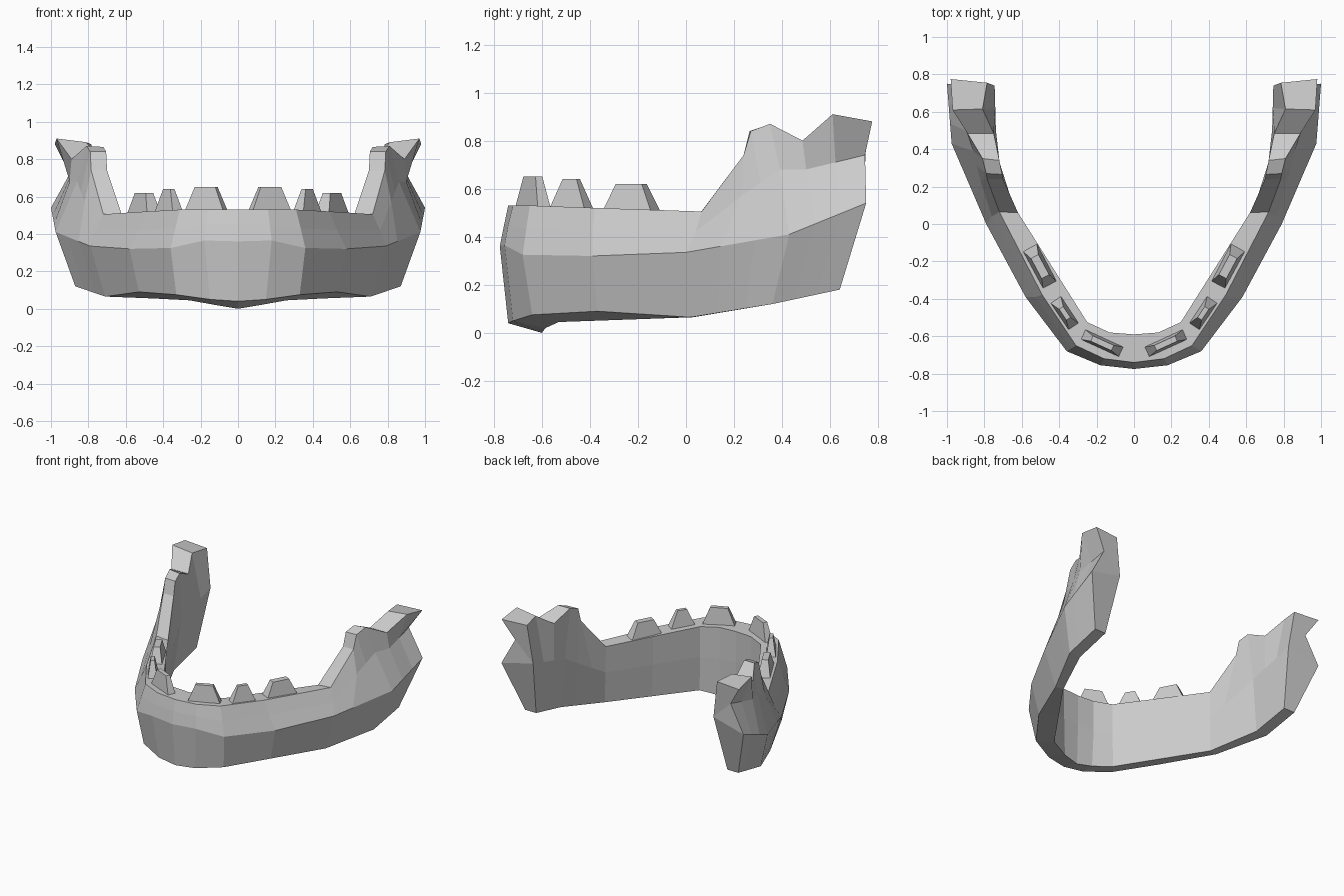
import bpy, bmesh
from mathutils import Vector

if "Cube" in bpy.data.objects:
    bpy.data.objects.remove(bpy.data.objects["Cube"])

STATIONS = 11  # chin centre (0) -> jaw corner (4) -> coronoid (6-7) -> condyle (10)


def rail(knots):
    """Fill a lengthwise edge at every station from a few knots."""
    keys = sorted(knots)
    out = []
    for i in range(STATIONS):
        a = max(k for k in keys if k <= i)
        b = min(k for k in keys if k >= i)
        t = 0 if a == b else (i - a) / (b - a)
        out.append(Vector(knots[a]).lerp(Vector(knots[b]), t))
    return out


def finish(name, bm):
    bmesh.ops.recalc_face_normals(bm, faces=bm.faces)
    mesh = bpy.data.meshes.new(name)
    bm.to_mesh(mesh)
    bm.free()
    ob = bpy.data.objects.new(name, mesh)
    bpy.context.collection.objects.link(ob)
    mod = ob.modifiers.new("Mirror", 'MIRROR')
    mod.use_axis[0] = True
    mod.use_clip = True
    return ob


# Jaw bone: lengthwise edges, going round the cross-section
outer_bottom = rail({0: (0, -.74, .04), 1: (.15, -.72, .05), 2: (.33, -.64, .075),
                     3: (.53, -.37, .09), 4: (.71, .02, .065), 7: (.87, .36, .12),
                     10: (.88, .64, .18)})
outer_ridge = rail({0: (0, -.775, .36), 1: (.18, -.755, .365), 2: (.36, -.68, .325),
                    3: (.58, -.39, .32), 4: (.79, 0, .335), 7: (.975, .43, .41),
                    10: (1, .75, .54)})
outer_neck = rail({0: (0, -.757, .45), 1: (.17, -.74, .45), 2: (.335, -.665, .43),
                   3: (.53, -.39, .42), 4: (.76, .04, .42), 5: (.82, .23, .57),
                   7: (.86, .39, .68), 8: (.9, .5, .68), 10: (.89, .745, .74)})
outer_top = rail({0: (0, -.74, .53), 1: (.16, -.72, .53), 2: (.31, -.65, .53),
                  3: (.49, -.38, .52), 4: (.72, .065, .505), 5: (.785, .24, .74),
                  6: (.79, .27, .84), 7: (.81, .35, .87), 8: (.89, .485, .8),
                  9: (.97, .61, .91), 10: (.98, .775, .88)})
inner_top = rail({0: (0, -.59, .53), 1: (.13, -.58, .53), 2: (.25, -.525, .525),
                  4: (.62, .06, .5), 5: (.7, .24, .74), 6: (.705, .265, .84),
                  7: (.72, .34, .865), 8: (.75, .485, .8), 9: (.81, .615, .89),
                  10: (.785, .755, .88)})
inner_wall = rail({0: (0, -.59, .3), 1: (.13, -.58, .3), 2: (.25, -.525, .3),
                   4: (.63, .05, .3), 7: (.735, .38, .5), 10: (.745, .74, .6)})
inner_bottom = rail({0: (0, -.6, .0), 1: (.12, -.585, .02), 2: (.26, -.53, .045),
                     4: (.65, .03, .065), 7: (.78, .36, .12), 10: (.79, .64, .18)})

bm = bmesh.new()
rails = [[bm.verts.new(p) for p in r] for r in
         (outer_bottom, outer_ridge, outer_neck, outer_top, inner_top, inner_wall, inner_bottom)]
for a, b in zip(rails, rails[1:] + rails[:1]):
    for i in range(STATIONS - 1):
        bm.faces.new((a[i], a[i + 1], b[i + 1], b[i]))
# rear end of the ramus, split into quads
e = [r[-1] for r in rails]
bm.faces.new((e[0], e[1], e[5], e[6]))
bm.faces.new((e[1], e[2], e[5]))
bm.faces.new((e[2], e[3], e[4], e[5]))
finish("jaw_bone", bm)


# Teeth: tapered blocks seated along the dental ridge
def tooth(name, start, end, width, top_z, taper=.48):
    a, b = Vector(start), Vector(end)
    mid, along = (a + b) / 2, (b - a) / 2
    across = Vector((-along.y, along.x)).normalized() * width / 2
    bm = bmesh.new()
    rings = []
    for z, s in ((.49, 1), (top_z, taper)):
        rings.append([bm.verts.new((*(mid + along * u * s + across * v * s), z))
                      for u, v in ((-1, -1), (1, -1), (1, 1), (-1, 1))])
    low, high = rings
    bm.faces.new(low)
    bm.faces.new(high)
    for i in range(4):
        j = (i + 1) % 4
        bm.faces.new((low[i], low[j], high[j], high[i]))
    finish(name, bm)


tooth("front_tooth", (.055, -.69), (.285, -.585), .065, .65)
tooth("middle_tooth", (.315, -.56), (.425, -.395), .075, .64, .35)
tooth("back_tooth", (.445, -.335), (.56, -.12), .09, .62, .5)
